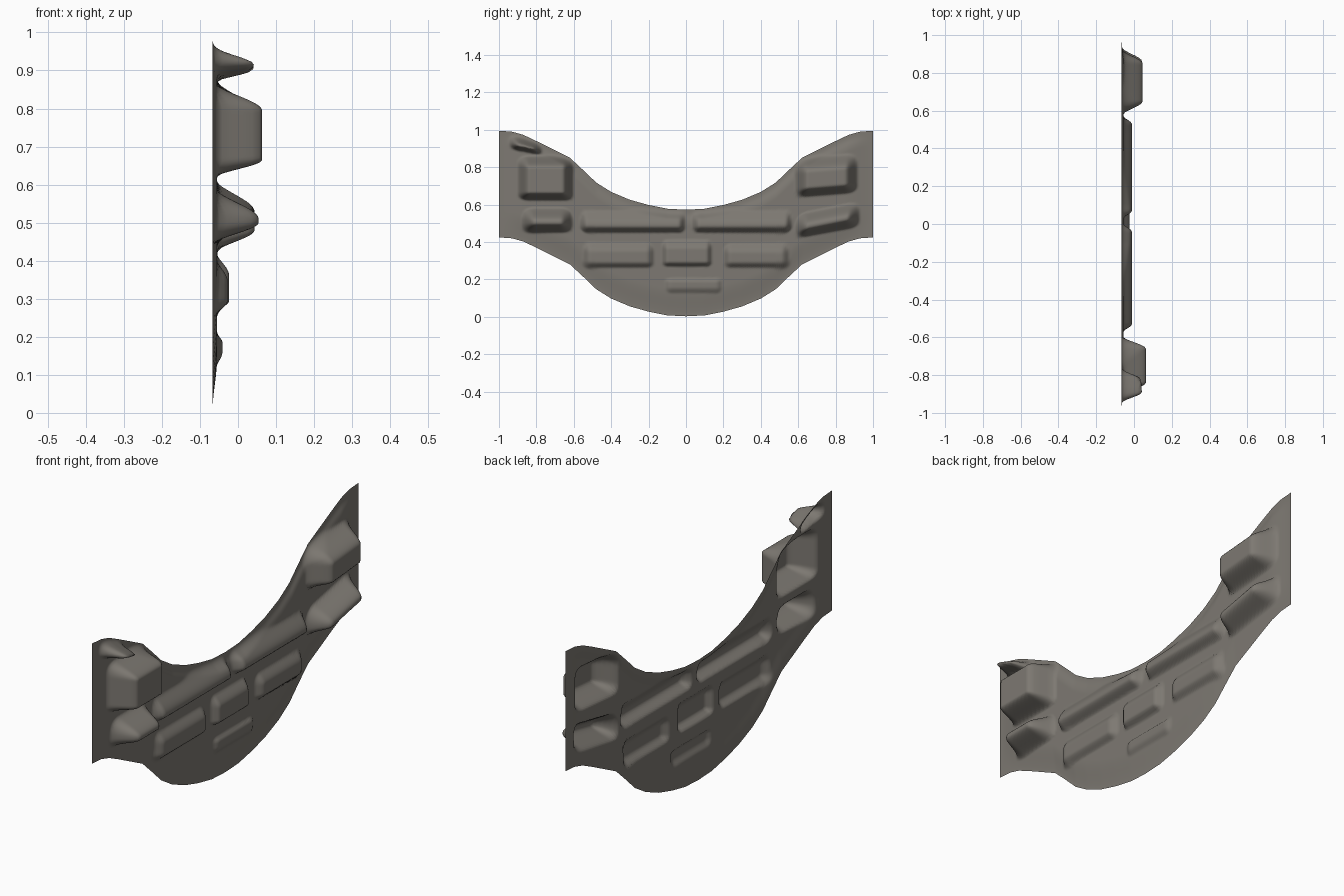
import bpy
import bmesh

if "Cube" in bpy.data.objects:
    bpy.data.objects.remove(bpy.data.objects["Cube"])

BACK = -0.067
BAND = 0.57

# Lower edge of the curved band: (distance from middle, height)
EDGE = [(0, 0.003), (0.1, 0.008), (0.2, 0.028), (0.3, 0.056), (0.4, 0.098), (0.48, 0.148),
        (0.55, 0.215), (0.62, 0.28), (0.72, 0.33), (0.8, 0.37), (0.87, 0.403),
        (0.93, 0.42), (1, 0.425)]

# Raised stones: y0, y1, z0, z1, height, lower ramp, upper ramp, side ramp, tilt
STONES = [
    (-0.91, -0.59, 0.615, 0.875, 0.130, 0.05, 0.08, 0.07, 0.0),   # big end stones
    (0.57, 0.93, 0.64, 0.88, 0.113, 0.06, 0.10, 0.08, 0.08),
    (-0.89, -0.59, 0.44, 0.60, 0.121, 0.06, 0.09, 0.08, 0.0),     # lower end stones
    (0.57, 0.94, 0.44, 0.60, 0.110, 0.06, 0.09, 0.08, 0.20),
    (-0.95, -0.76, 0.875, 0.975, 0.110, 0.035, 0.07, 0.06, -0.2), # top corner stone
    (-0.58, 0.01, 0.435, 0.60, 0.056, 0.05, 0.11, 0.05, 0.0),     # upper course
    (0.02, 0.58, 0.435, 0.60, 0.056, 0.05, 0.11, 0.05, 0.0),
    (-0.57, -0.15, 0.245, 0.425, 0.040, 0.05, 0.08, 0.06, 0.0),   # middle course
    (-0.14, 0.15, 0.255, 0.44, 0.044, 0.04, 0.08, 0.04, 0.0),
    (0.18, 0.57, 0.245, 0.42, 0.040, 0.05, 0.08, 0.06, 0.0),
    (-0.14, 0.22, 0.10, 0.225, 0.026, 0.06, 0.04, 0.06, 0.0),     # bottom course
]


def smooth(t):
    t = min(max(t, 0.0), 1.0)
    return t * t * (3 - 2 * t)


def lower_edge(y):
    a = abs(y)
    for (p, h), (q, k) in zip(EDGE, EDGE[1:]):
        if a <= q:
            return h + (k - h) * (a - p) / (q - p)
    return EDGE[-1][1]


def relief(y, z, v):
    # Gentle swell of the sheet, fading out at every border
    height = 0.012 * smooth(v / 0.25) * smooth((1 - v) / 0.15) * smooth((1 - abs(y)) / 0.15)
    for y0, y1, z0, z1, h, low, up, side, tilt in STONES:
        zt = z - tilt * (y - (y0 + y1) / 2)
        along = smooth((y - y0) / side) * smooth((y1 - y) / side)
        across = smooth((zt - z0) / low) * smooth((z1 - zt) / up)
        height = max(height, h * along * across)
    return height * smooth((1 - v) / 0.1) * smooth(v / 0.05)


# Stone-carved sheet, open at the back
COLS, ROWS = 200, 72
bm = bmesh.new()
grid = []
for i in range(COLS + 1):
    y = -1 + 2 * i / COLS
    column = []
    for j in range(ROWS + 1):
        v = j / ROWS
        z = lower_edge(y) + BAND * v
        column.append(bm.verts.new((BACK + relief(y, z, v), y, z)))
    grid.append(column)
for a, b in zip(grid, grid[1:]):
    for j in range(ROWS):
        bm.faces.new((a[j], b[j], b[j + 1], a[j + 1])).smooth = True

mesh = bpy.data.meshes.new("stone_band")
bm.to_mesh(mesh)
bm.free()
band = bpy.data.objects.new("stone_band", mesh)
bpy.context.collection.objects.link(band)

# Warm grey stone
stone = bpy.data.materials.new("warm grey stone")
stone.use_nodes = True
colour = (0.205, 0.19, 0.168, 1)
stone.diffuse_color = colour
stone.node_tree.nodes["Principled BSDF"].inputs["Base Color"].default_value = colour
mesh.materials.append(stone)
